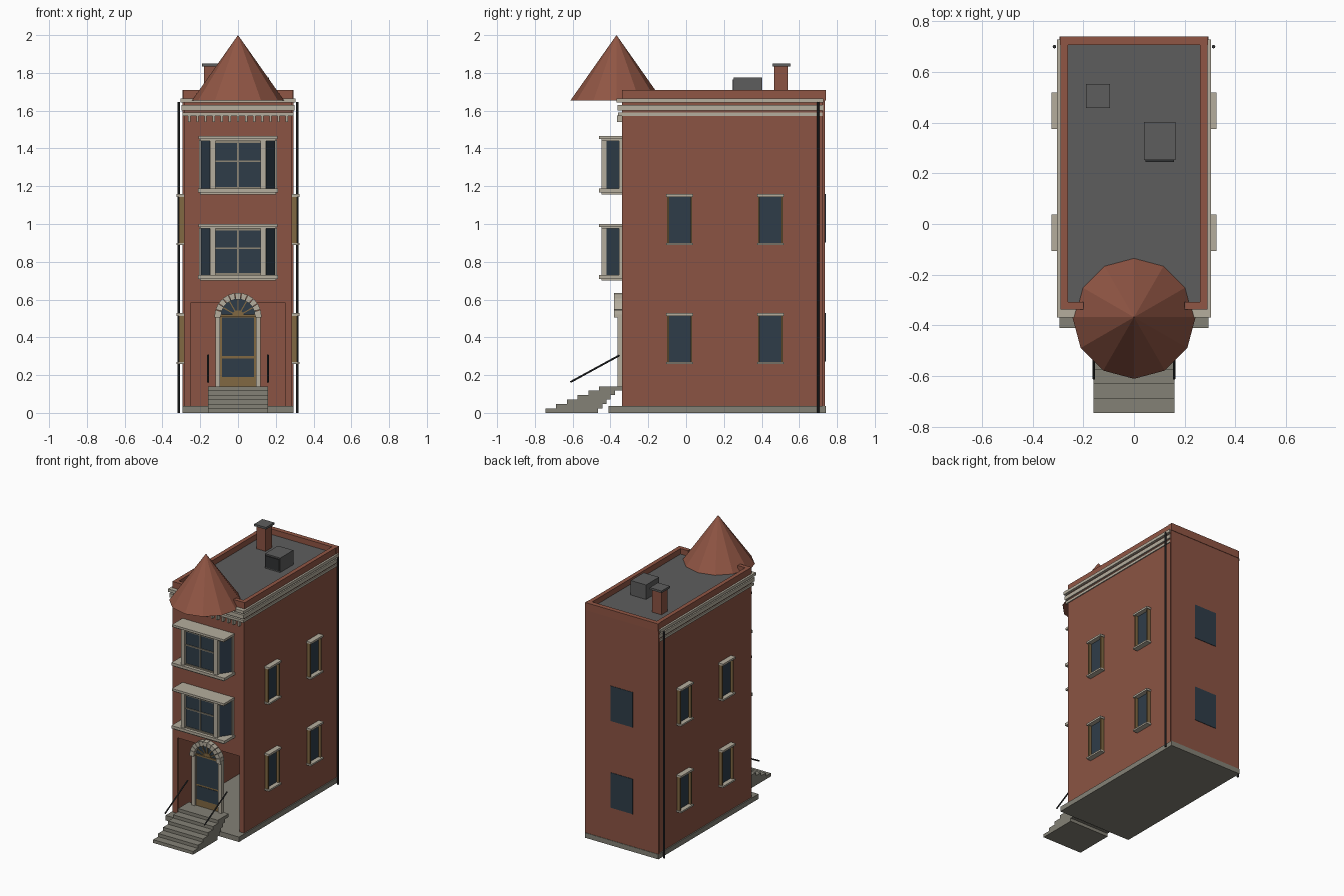
import bpy, bmesh
from math import sin, cos, pi
from mathutils import Vector

if "Cube" in bpy.data.objects:
    bpy.data.objects.remove(bpy.data.objects["Cube"])


def material(name, r, g, b):
    m = bpy.data.materials.new(name)
    m.use_nodes = True
    m.diffuse_color = (r, g, b, 1)
    m.node_tree.nodes["Principled BSDF"].inputs["Base Color"].default_value = (r, g, b, 1)
    return m


BRICK = material("brick red", .26, .088, .056)
TILE = material("roof tile", .28, .092, .058)
STONE = material("pale stone", .46, .42, .34)
STEP = material("step grey", .23, .22, .18)
ROOF = material("roof grey", .11, .11, .11)
GLASS = material("dark glass", .028, .046, .066)
WOOD = material("ochre wood", .22, .14, .055)
SASH = material("sash taupe", .27, .24, .18)
METAL = material("dark metal", .03, .032, .034)


def finish(name, bm, mat):
    bmesh.ops.recalc_face_normals(bm, faces=bm.faces)
    me = bpy.data.meshes.new(name)
    bm.to_mesh(me)
    bm.free()
    me.materials.append(mat)
    ob = bpy.data.objects.new(name, me)
    bpy.context.collection.objects.link(ob)
    return ob


def prism(name, pts, lo, hi, mat, axis="z"):
    """Extrude a 2D outline along one axis."""
    place = {"x": lambda a, b, t: (t, a, b), "y": lambda a, b, t: (a, t, b),
             "z": lambda a, b, t: (a, b, t)}[axis]
    bm = bmesh.new()
    face = bm.faces.new([bm.verts.new(place(a, b, lo)) for a, b in pts])
    new = bmesh.ops.extrude_face_region(bm, geom=[face])["geom"]
    shift = Vector(place(0, 0, hi - lo))
    bmesh.ops.translate(bm, vec=shift, verts=[v for v in new if isinstance(v, bmesh.types.BMVert)])
    return finish(name, bm, mat)


def box(name, x, y, z, mat):
    return prism(name, [(x[0], y[0]), (x[1], y[0]), (x[1], y[1]), (x[0], y[1])], z[0], z[1], mat)


def pair(name, x, y, z, mat):
    """The same box on the left and the right."""
    box("left_" + name, x, y, z, mat)
    box("right_" + name, (-x[1], -x[0]), y, z, mat)


def rod(name, a, b, r, mat):
    a, b = Vector(a), Vector(b)
    bm = bmesh.new()
    bmesh.ops.create_cone(bm, cap_ends=True, segments=8, radius1=r, radius2=r, depth=(b - a).length)
    ob = finish(name, bm, mat)
    ob.location = (a + b) / 2
    ob.rotation_euler = (b - a).to_track_quat("Z", "Y").to_euler()
    return ob


def polar(r, a, z=0):
    return (r * cos(a), z + r * sin(a))


# Walls: open ground storey at the front, closed storeys above
W, FRONT, BACK = .287, -.34, .735
box("plinth", (-.295, .295), (-.41, .74), (0, .036), STEP)
pair("ground_wall", (.268, W), (FRONT, BACK), (.036, .585), BRICK)
pair("front_pier", (.25, .28), (FRONT, -.32), (.036, .585), BRICK)
box("upper_walls", (-W, W), (FRONT, BACK), (.585, 1.66), BRICK)
box("back_wall", (-.295, .295), (.722, .737), (.03, 1.655), BRICK)

# Flat roof and parapet
box("roof_deck", (-.27, .27), (-.335, .72), (1.65, 1.67), ROOF)
pair("parapet_side", (.26, .29), (-.338, BACK), (1.655, 1.71), TILE)
pair("parapet_front", (.2, .26), (-.338, -.308), (1.655, 1.71), TILE)
box("parapet_back", (-.293, .293), (.706, .74), (1.655, 1.71), TILE)

# Cornice bands and dentils
for i, (lo, hi, out) in enumerate([(1.572, 1.59, .294), (1.602, 1.63, .298), (1.643, 1.664, .304)]):
    box(f"cornice_{i}", (-out, out), (-.065 - out, .728), (lo, hi), STONE)
for i in range(13):
    x = -.258 + i * .043
    box(f"dentil_{i}", (x - .006, x + .006), (-.365, -.335), (1.54, 1.575), STONE)

# Conical turret roof
bm = bmesh.new()
bmesh.ops.create_cone(bm, cap_ends=True, segments=12, radius1=.243, radius2=0, depth=.345)
finish("turret_roof", bm, TILE).location = (0, -.368, 1.8275)

# Chimney and roof vent
box("chimney", (-.18, -.105), (.467, .54), (1.66, 1.835), BRICK)
box("chimney_cap", (-.19, -.095), (.457, .552), (1.835, 1.85), ROOF)
box("roof_vent", (.04, .163), (.252, .402), (1.665, 1.775), ROOF)
box("vent_grille", (.045, .158), (.245, .253), (1.68, 1.765), METAL)

# Bay windows
PLAN = [(-.202, -.34), (-.14, -.43), (.14, -.43), (.202, -.34)]
for name, z in (("lower", .7), ("upper", 1.157)):
    top = z + (.3 if name == "lower" else .308)
    prism(name + "_bay_glass", PLAN, z + .02, top - .02, GLASS)
    box(name + "_bay_sill_base", (-.2, .2), (-.448, -.335), (z, z + .01), STONE)
    box(name + "_bay_sill", (-.213, .213), (-.46, -.335), (z + .01, z + .03), STONE)
    box(name + "_bay_lintel_base", (-.2, .2), (-.448, -.335), (top - .025, top - .015), STONE)
    box(name + "_bay_lintel", (-.208, .208), (-.46, -.335), (top - .016, top), STONE)
    pair(name + "_bay_post", (.118, .147), (-.447, -.41), (z + .03, top - .02), STONE)
    pair(name + "_bay_end", (.195, .206), (-.355, -.338), (z + .03, top - .02), STONE)
    mid = (z + top) / 2 + .022
    box(name + "_bay_mullion", (-.004, .004), (-.437, -.428), (z + .03, top - .02), SASH)
    box(name + "_bay_rail", (-.118, .118), (-.437, -.428), (mid - .004, mid + .004), SASH)
    for k, zz in enumerate((z + .03, top - .035)):
        box(f"{name}_bay_frame_{k}", (-.118, .118), (-.437, -.428), (zz, zz + .01), SASH)

# Side and back windows
for row, z in enumerate((.258, .888)):
    for col, y in enumerate((-.034, .447)):
        n = f"window_{row}{col}"
        pair(n + "_glass", (.28, .293), (y - .06, y + .06), (z + .01, z + .26), GLASS)
        pair(n + "_sill", (.28, .325), (y - .072, y + .072), (z, z + .012), STONE)
        pair(n + "_lintel", (.28, .325), (y - .072, y + .072), (z + .256, z + .27), STONE)
        for s in (-1, 1):
            c = y + s * .062
            pair(f"{n}_jamb_{s}", (.28, .313), (c - .005, c + .005), (z + .012, z + .256), WOOD)
    box(f"back_window_{row}", (-.09, .09), (.73, .74), (z + .015, z + .27), GLASS)

# Door with glazed panels
box("door_leaf", (-.1, .1), (-.35, -.335), (.14, .515), WOOD)
box("door_upper_glass", (-.086, .086), (-.353, -.345), (.3, .505), GLASS)
box("door_lower_glass", (-.086, .086), (-.353, -.345), (.19, .288), GLASS)
box("transom", (-.1, .1), (-.36, -.335), (.508, .52), WOOD)
pair("door_jamb", (.094, .12), (-.362, -.335), (.14, .512), STONE)
pair("door_capital", (.092, .124), (-.38, -.335), (.505, .522), STONE)

# Fanlight and arch stones
SPRING = .512
prism("fanlight", [polar(.1, pi * i / 16, SPRING) for i in range(17)], -.35, -.335, GLASS, "y")
for i in range(1, 6):
    a = pi * i / 6
    prism(f"fan_bar_{i}", [polar(.03, a - .1, SPRING), polar(.098, a - .03, SPRING),
                           polar(.098, a + .03, SPRING), polar(.03, a + .1, SPRING)],
          -.356, -.345, WOOD, "y")
prism("fan_hub", [polar(.032, pi * i / 8, SPRING) for i in range(9)], -.357, -.345, WOOD, "y")
STONES = 11
for i in range(STONES):
    a, b = pi * (i + .04) / STONES, pi * (i + .96) / STONES
    prism(f"arch_stone_{i}", [polar(.09, a, SPRING), polar(.124, a, SPRING),
                              polar(.124, b, SPRING), polar(.09, b, SPRING)],
          -.38, -.335, STONE, "y")

# Front steps with a stepped underside
for i in range(6):
    back = -.465 + .022 * i if i < 5 else -.335
    box(f"step_{i}", (-.16, .16), (-.745 + .057 * i, back), (.0235 * i, .0235 * (i + 1)), STEP)

# Handrails and drainpipes
for side, s in (("left", 1), ("right", -1)):
    rod(side + "_handrail", (s * .158, -.612, .163), (s * .158, -.352, .305), .005, METAL)
    rod(side + "_drainpipe", (s * .314, .7, 0), (s * .314, .7, 1.645), .007, METAL)
